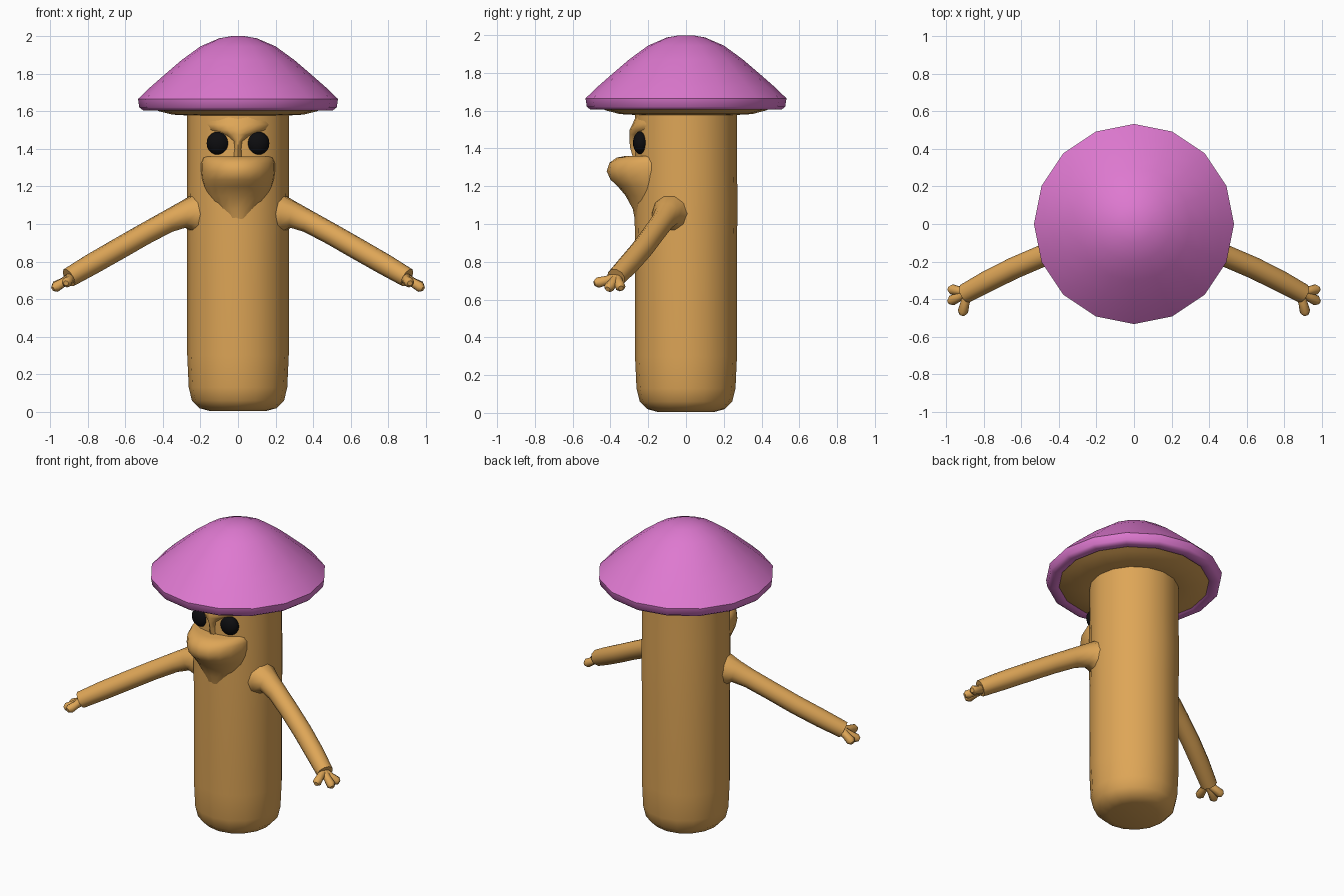
import bpy, bmesh, math
from mathutils import Vector

if "Cube" in bpy.data.objects:
    bpy.data.objects.remove(bpy.data.objects["Cube"])


def material(name, rgb):
    m = bpy.data.materials.new(name)
    m.diffuse_color = (*rgb, 1)
    m.use_nodes = True
    m.node_tree.nodes["Principled BSDF"].inputs["Base Color"].default_value = m.diffuse_color
    return m


TAN = material("tan", (0.73, 0.38, 0.095))
PINK = material("pink", (0.73, 0.19, 0.63))
BLACK = material("black", (0.004, 0.004, 0.005))


def finish(bm, name, mat, angle=50):
    bmesh.ops.remove_doubles(bm, verts=bm.verts, dist=0.0005)
    bmesh.ops.recalc_face_normals(bm, faces=bm.faces)
    mesh = bpy.data.meshes.new(name)
    bm.to_mesh(mesh)
    bm.free()
    mesh.materials.append(mat)
    ob = bpy.data.objects.new(name, mesh)
    bpy.context.collection.objects.link(ob)
    bpy.ops.object.select_all(action='DESELECT')
    ob.select_set(True)
    bpy.context.view_layer.objects.active = ob
    bpy.ops.object.shade_smooth_by_angle(angle=math.radians(angle))
    return ob


def skin(bm, rings, caps=True):
    """Bridge closed rings of points into a tube."""
    rows = [[bm.verts.new(p) for p in r] for r in rings]
    n = len(rows[0])
    for a, b in zip(rows, rows[1:]):
        for i in range(n):
            j = (i + 1) % n
            bm.faces.new((a[i], a[j], b[j], b[i]))
    if caps:
        bm.faces.new(rows[0])
        bm.faces.new(rows[-1])


def lathe(name, profile, mat, sides=16, caps=True):
    bm = bmesh.new()
    rings = [[(r * math.cos(math.tau * i / sides), r * math.sin(math.tau * i / sides), z)
              for i in range(sides)] for r, z in profile]
    skin(bm, rings, caps)
    return finish(bm, name, mat)


def tube(name, path, radii, mat, sides=8):
    bm = bmesh.new()
    pts = [Vector(p) for p in path]
    rings = []
    for i, p in enumerate(pts):
        d = (pts[min(i + 1, len(pts) - 1)] - pts[max(i - 1, 0)]).normalized()
        u = d.cross(Vector((0, 0, 1))).normalized()
        v = u.cross(d)
        rings.append([p + radii[i] * (u * math.cos(math.tau * k / sides) + v * math.sin(math.tau * k / sides))
                      for k in range(sides)])
    skin(bm, rings)
    return finish(bm, name, mat)


def face_bulge(name, sections, back, mat, sides=20):
    """Stack of elliptical sections (z, front y, half width)."""
    bm = bmesh.new()
    rings = [[(w * math.sin(math.tau * i / sides),
               back + (y - back) * math.cos(math.tau * i / sides)
               * (1 if math.cos(math.tau * i / sides) > 0 else 0.3), z)
              for i in range(sides)] for z, y, w in sections]
    skin(bm, rings)
    return finish(bm, name, mat)


# Stem with rounded foot
lathe("stem", [(0.15, 0.005), (0.205, 0.02), (0.245, 0.06), (0.262, 0.13), (0.27, 0.3),
               (0.27, 0.9), (0.273, 1.1), (0.27, 1.3), (0.27, 1.6)], TAN)

# Cap and the gills beneath it
lathe("cap", [(0.44, 1.625), (0.46, 1.608), (0.505, 1.605), (0.525, 1.62), (0.532, 1.665),
              (0.47, 1.725), (0.39, 1.795), (0.30, 1.872), (0.20, 1.945), (0.10, 1.988),
              (0.035, 1.999)], PINK)
lathe("gills", [(0.2, 1.585), (0.28, 1.578), (0.35, 1.582), (0.42, 1.6), (0.465, 1.618),
                (0.3, 1.65)], TAN)

# Muzzle with a flat top, and the brow narrowing to a nose bridge
face_bulge("muzzle", [(0.98, -0.262, 0.06), (1.08, -0.282, 0.13), (1.15, -0.32, 0.165),
                      (1.20, -0.362, 0.185), (1.235, -0.40, 0.195), (1.28, -0.42, 0.2),
                      (1.325, -0.405, 0.2), (1.352, -0.365, 0.19), (1.36, -0.32, 0.17)], -0.15, TAN)
face_bulge("brow", [(1.35, -0.28, 0.05), (1.40, -0.295, 0.03), (1.44, -0.30, 0.035),
                    (1.475, -0.30, 0.10), (1.50, -0.298, 0.17), (1.53, -0.283, 0.19),
                    (1.57, -0.265, 0.17)], -0.14, TAN)

for s, side in ((1, "left"), (-1, "right")):
    # Eye
    bm = bmesh.new()
    bmesh.ops.create_uvsphere(bm, u_segments=16, v_segments=10, radius=1)
    for v in bm.verts:
        v.co = (v.co.x * 0.062 + s * 0.105, v.co.y * 0.043 - 0.238, v.co.z * 0.062 + 1.43)
    finish(bm, side + "_eye", BLACK)

    # Arm flaring into the stem
    arm = [(0.19, -0.07, 1.05), (0.25, -0.088, 1.055), (0.30, -0.10, 1.045), (0.38, -0.127, 1.01),
           (0.50, -0.175, 0.945), (0.64, -0.235, 0.865), (0.78, -0.305, 0.785), (0.90, -0.37, 0.715)]
    tube(side + "_arm", [(s * x, y, z) for x, y, z in arm],
         [0.12, 0.095, 0.07, 0.06, 0.058, 0.058, 0.057, 0.052], TAN, 10)

    # Three stubby fingers
    root = Vector((0.885, -0.365, 0.715))
    for k, tip in enumerate([(0.985, -0.345, 0.66), (0.985, -0.415, 0.655), (0.915, -0.485, 0.685)]):
        tip = Vector(tip)
        path = [root.lerp(tip, t) for t in (0, 0.45, 0.85, 1.0)]
        tube("%s_finger_%d" % (side, k + 1), [(s * p.x, p.y, p.z) for p in path],
             [0.03, 0.024, 0.028, 0.014], TAN)
